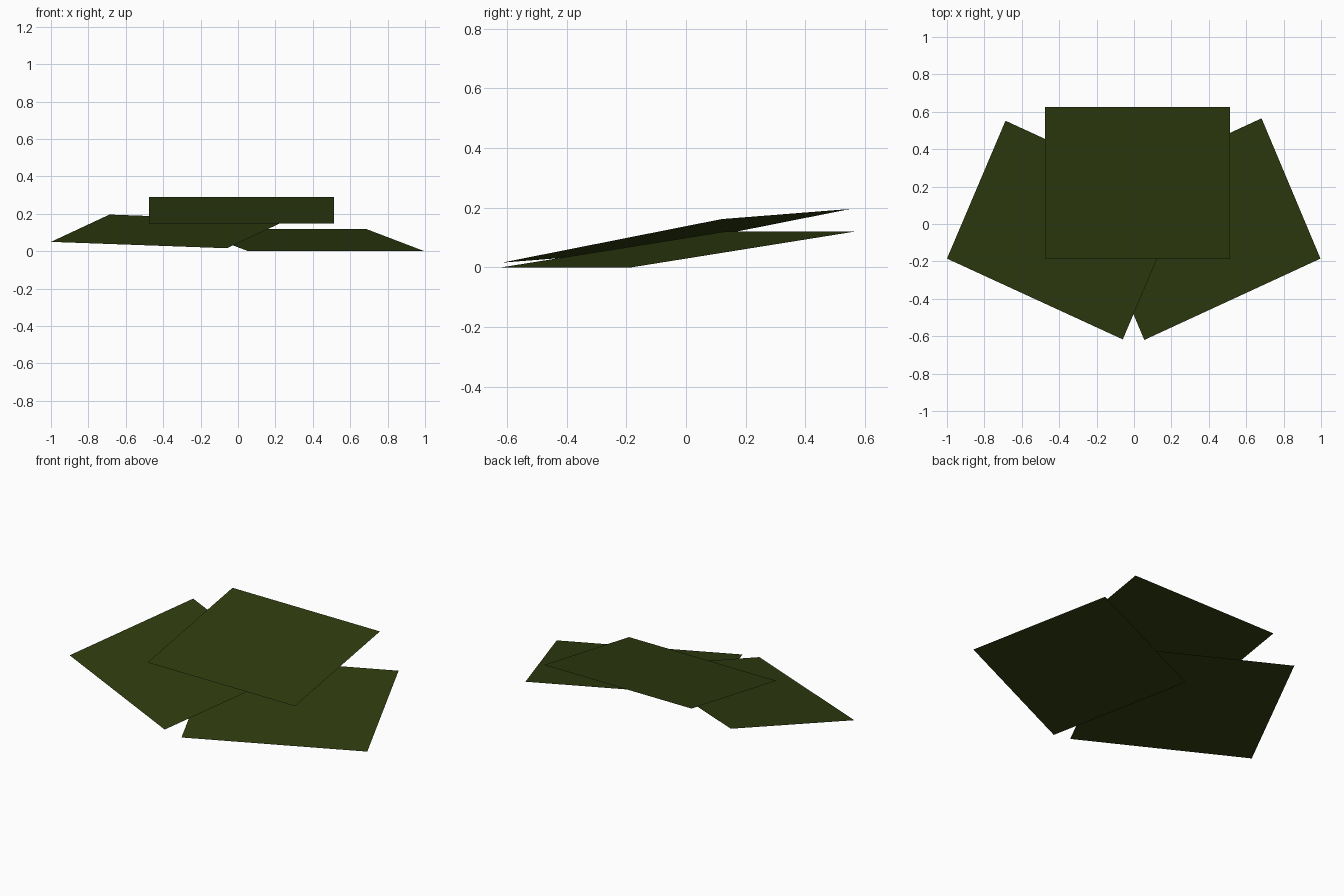
import bpy
import bmesh
from mathutils import Vector

cube = bpy.data.objects.get("Cube")
if cube:
    bpy.data.objects.remove(cube, do_unlink=True)

# Dark olive leaf colour
color = (0.028, 0.045, 0.005, 1.0)
olive = bpy.data.materials.new("dark_olive_green")
olive.use_nodes = True
olive.diffuse_color = color
bsdf = next(n for n in olive.node_tree.nodes if n.type == 'BSDF_PRINCIPLED')
bsdf.inputs["Base Color"].default_value = color
bsdf.inputs["Roughness"].default_value = 0.9


def sheet(name, near_left, near_right, far_left):
    """Flat parallelogram sheet spanned from its near left corner."""
    a, b, d = Vector(near_left), Vector(near_right), Vector(far_left)
    bm = bmesh.new()
    bm.faces.new([bm.verts.new(p) for p in (a, b, b + d - a, d)])
    mesh = bpy.data.meshes.new(name)
    bm.to_mesh(mesh)
    bm.free()
    mesh.materials.append(olive)
    obj = bpy.data.objects.new(name, mesh)
    bpy.context.collection.objects.link(obj)
    return obj


# Three thin overlapping sheets, each rising towards the back
sheet("left_leaf", (0.055, -0.62, 0.0), (0.997, -0.185, 0.0), (-0.26, 0.13, 0.12))
sheet("right_leaf", (-1.0, -0.185, 0.05), (-0.06, -0.617, 0.016), (-0.687, 0.552, 0.196))
sheet("top_leaf", (-0.475, -0.188, 0.148), (0.514, -0.188, 0.148), (-0.475, 0.626, 0.29))
